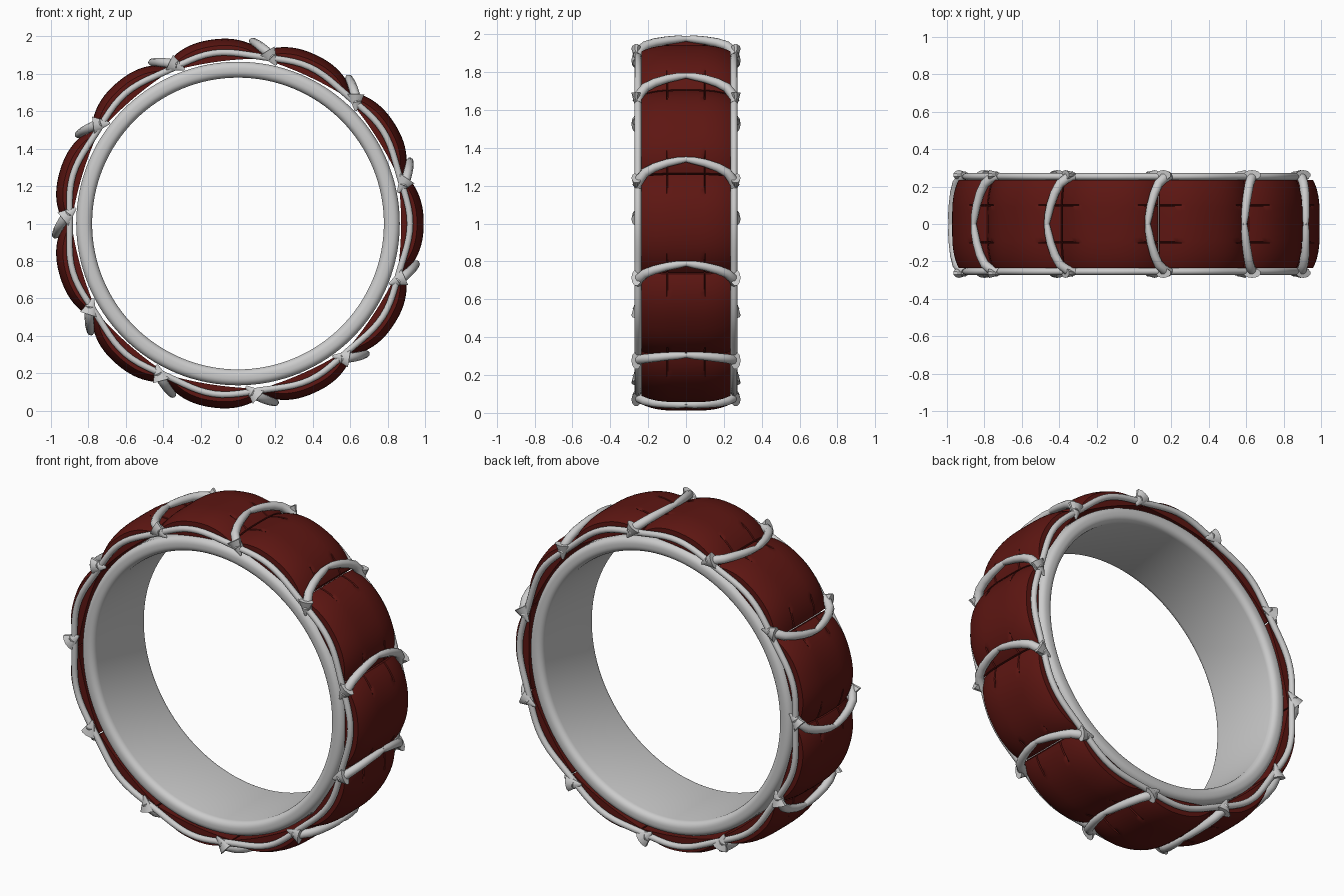
import bpy, bmesh, math
from mathutils import Vector, Matrix

if "Cube" in bpy.data.objects:
    bpy.data.objects.remove(bpy.data.objects["Cube"])

N = 11
STEP = 2 * math.pi / N
CENTRE = Vector((0, 0, 1))
rad = math.radians


def polar(a, r, y):
    return Vector((r * math.cos(a), y, r * math.sin(a)))


def finish(bm, name, angle=40):
    bmesh.ops.recalc_face_normals(bm, faces=bm.faces)
    me = bpy.data.meshes.new(name)
    bm.to_mesh(me)
    bm.free()
    return place(me, name, 0, angle)


def place(me, name, turn=0, angle=None):
    ob = bpy.data.objects.new(name, me)
    bpy.context.collection.objects.link(ob)
    ob.location = CENTRE
    ob.rotation_euler = (0, -turn, 0)
    if angle:
        bpy.ops.object.select_all(action='DESELECT')
        ob.select_set(True)
        bpy.context.view_layer.objects.active = ob
        bpy.ops.object.shade_smooth_by_angle(angle=rad(angle))
    return ob


def repeat(ob, name):
    for k in range(1, N):
        dup = place(ob.data, f"{name}_{k + 1}", k * STEP)
        for m in ob.modifiers:
            dup.modifiers.new(m.name, m.type)


def tube(bm, pts, radii, closed=False, sides=10):
    """Round tube along a list of points."""
    n = len(pts)
    rings = []
    for i, p in enumerate(pts):
        a = pts[(i - 1) % n] if closed else pts[max(i - 1, 0)]
        b = pts[(i + 1) % n] if closed else pts[min(i + 1, n - 1)]
        t = (b - a).normalized()
        out = Vector((p.x, 0, p.z)).normalized()
        side = t.cross(out).normalized()
        up = side.cross(t)
        rings.append([bm.verts.new(p + radii[i] * (math.cos(s) * side + math.sin(s) * up))
                      for s in (2 * math.pi * j / sides for j in range(sides))])
    for i in range(n if closed else n - 1):
        r0, r1 = rings[i], rings[(i + 1) % n]
        for j in range(sides):
            k = (j + 1) % sides
            bm.faces.new((r0[j], r0[k], r1[k], r1[j]))
    if not closed:
        bm.faces.new(rings[0])
        bm.faces.new(rings[-1])


# inner band: rounded rectangular section turned around the y axis
bm = bmesh.new()
section = []
for cr, cy, start in ((0.83, 0.215, 0), (0.815, 0.215, 90), (0.815, -0.215, 180), (0.83, -0.215, 270)):
    for k in range(6):
        a = rad(start + 18 * k)
        section.append((cr + 0.035 * math.cos(a), cy + 0.035 * math.sin(a)))
SEG = 128
rings = [[bm.verts.new(polar(2 * math.pi * i / SEG, r, y)) for r, y in section] for i in range(SEG)]
for i in range(SEG):
    r0, r1 = rings[i], rings[(i + 1) % SEG]
    for j in range(len(section)):
        k = (j + 1) % len(section)
        bm.faces.new((r0[j], r0[k], r1[k], r1[j]))
finish(bm, "inner_band")

# side rails, bowing slightly outward between the claws
bm = bmesh.new()
for y in (-0.254, 0.254):
    pts = []
    for i in range(N * 12):
        a = 2 * math.pi * i / (N * 12)
        pts.append(polar(a, 0.910 + 0.010 * math.cos(N * a), y))
    tube(bm, pts, [0.018] * len(pts), closed=True)
finish(bm, "side_rails")

# red padded segments with small creases near the seams
red = bpy.data.materials.new("dark_red")
red.diffuse_color = (0.11, 0.008, 0.006, 1)
red.use_nodes = True
red.node_tree.nodes["Principled BSDF"].inputs["Base Color"].default_value = red.diffuse_color
bm = bmesh.new()
HALF, WIDE = rad(16.1), 0.236
us = [-1 + 2 * i / 24 for i in range(25)]
vs = [-1, -.97, -.9, -.8, -.65, -.5, -.44, -.42, -.40, -.3, -.15]
vs = vs + [0] + [-v for v in reversed(vs)]


def outer(u, v):
    r = 0.932 + 0.061 * (1 - abs(u) ** 2.5) - 0.036 * abs(v) ** 3.5
    if abs(abs(v) - 0.42) < 0.01 and abs(u) > 0.6:
        r -= 0.012
    return r


top = [[bm.verts.new(polar(u * HALF, outer(u, v), v * WIDE)) for v in vs] for u in us]
low = [[bm.verts.new(polar(u * HALF, 0.872 + 0.018 * u * u, v * WIDE)) for v in vs] for u in us]
nu, nv = len(us), len(vs)
for g in (top, low):
    for i in range(nu - 1):
        for j in range(nv - 1):
            bm.faces.new((g[i][j], g[i + 1][j], g[i + 1][j + 1], g[i][j + 1]))
for i in range(nu - 1):
    for j in (0, nv - 1):
        bm.faces.new((top[i][j], top[i + 1][j], low[i + 1][j], low[i][j]))
for j in range(nv - 1):
    for i in (0, nu - 1):
        bm.faces.new((top[i][j], top[i][j + 1], low[i][j + 1], low[i][j]))
pad = finish(bm, "pad", 50)
pad.data.materials.append(red)
repeat(pad, "pad")

# claw arches: two tapering prongs meeting at the crest over each seam
bm = bmesh.new()
path = ((12.6, 0.905, 0.258), (14.6, 0.927, 0.245), (16.6, 0.947, 0.215), (18.0, 0.961, 0.165),
        (19.2, 0.971, 0.10), (19.9, 0.977, 0.04), (20.3, 0.979, -0.006))
for s in (-1, 1):
    tube(bm, [polar(rad(a), r, s * y) for a, r, y in path],
         [0.026, 0.026, 0.025, 0.024, 0.022, 0.020, 0.014])
arch = finish(bm, "claw_arch")
repeat(arch, "claw_arch")

# pointed feet gripping the rails
bm = bmesh.new()
direction = Vector((-0.55, 0, -0.83)).normalized()
for s in (-1, 1):
    rot = Vector((0, 0, 1)).rotation_difference(direction).to_matrix().to_4x4()
    flat = Matrix.Diagonal((1, 0.55, 1, 1))
    where = Matrix.Translation(polar(rad(13.0), 0.903, s * 0.262))
    bmesh.ops.create_cone(bm, cap_ends=True, segments=10, radius1=0.048, radius2=0.006,
                          depth=0.09, matrix=where @ flat @ rot)
foot = finish(bm, "claw_foot")
repeat(foot, "claw_foot")
